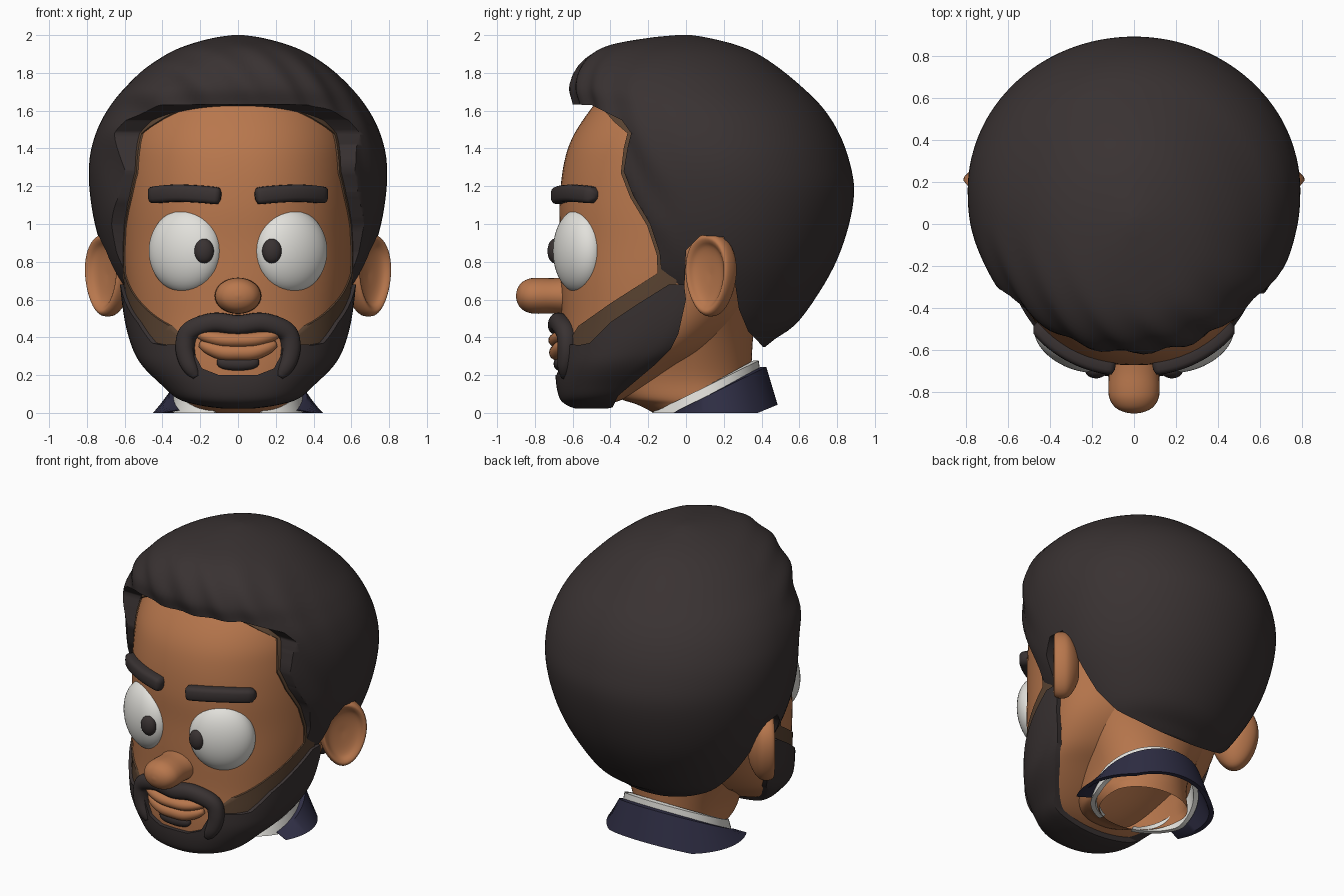
import bpy, bmesh, math
from mathutils import Vector, Matrix

if "Cube" in bpy.data.objects:
    bpy.data.objects.remove(bpy.data.objects["Cube"])


def material(name, rgb):
    m = bpy.data.materials.new(name)
    m.diffuse_color = (*rgb, 1)
    m.use_nodes = True
    m.node_tree.nodes["Principled BSDF"].inputs["Base Color"].default_value = m.diffuse_color
    return m


SKIN = material("skin", (0.48, 0.185, 0.074))
HAIR = material("dark_hair", (0.041, 0.032, 0.032))
STUBBLE = material("brown_stubble", (0.105, 0.058, 0.032))
WHITE = material("off_white", (0.76, 0.75, 0.71))
NAVY = material("navy_cloth", (0.028, 0.027, 0.058))


def make(name, verts, faces, mat, angle=50):
    bm = bmesh.new()
    vs = [bm.verts.new(v) for v in verts]
    for f in faces:
        bm.faces.new([vs[i] for i in f])
    bmesh.ops.recalc_face_normals(bm, faces=bm.faces)
    me = bpy.data.meshes.new(name)
    bm.to_mesh(me)
    bm.free()
    ob = bpy.data.objects.new(name, me)
    bpy.context.collection.objects.link(ob)
    finish(ob, mat, angle)
    return ob


def finish(ob, mat, angle=50):
    me = ob.data
    me.materials.clear()
    if mat:
        me.materials.append(mat)
    for p in me.polygons:
        p.use_smooth = True
        p.material_index = 0
    me.set_sharp_from_angle(angle=math.radians(angle))


def skin_rings(name, rings, mat, closed=True, angle=50):
    """Join equal rings of points into a capped surface."""
    n = len(rings[0])
    faces = []
    for i in range(len(rings) - 1):
        for j in range(n):
            k = (j + 1) % n
            faces.append((i * n + j, i * n + k, (i + 1) * n + k, (i + 1) * n + j))
    if closed:
        faces += [tuple(range(n)), tuple(range((len(rings) - 1) * n, len(rings) * n))]
    return make(name, [p for r in rings for p in r], faces, mat, angle)


def spline(pts, sub):
    """Catmull-Rom through tuples of any length."""
    out = []
    for i in range(len(pts) - 1):
        a, b, c, d = (Vector(pts[max(0, min(len(pts) - 1, i + k))]) for k in (-1, 0, 1, 2))
        for s in range(sub):
            t = s / sub
            out.append(b + 0.5 * t * (c - a + t * (2 * a - 5 * b + 4 * c - d + t * (3 * (b - c) + d - a))))
    return out + [Vector(pts[-1])]


def spow(v, e):
    return math.copysign(abs(v) ** e, v)


E, MID = 2.25, 0.6   # section squareness, widest point from front to back


def loft(name, secs, mat, n=80, sub=5, groove=0, back=E, mid=MID, closed=True):
    """Stack sections (z, front y, back y, half width)."""
    rings = []
    for z, yf, yb, w in spline(secs, sub):
        cy = yf + mid * (yb - yf)
        ring = []
        for j in range(n):
            a = math.tau * j / n
            e = back if a < math.pi else E
            s, c = spow(math.sin(a), 2 / e), spow(math.cos(a), 2 / e)
            x, y = w * c, cy + s * (yb - cy if s > 0 else cy - yf)
            if groove:
                k = 1 + groove * max(0, min(1, -y * 2)) * math.sin(28 * x + 14 * y + 16 * z)
                x, y = x * k, cy + (y - cy) * k
            ring.append((x, y, z))
        rings.append(ring)
    return skin_rings(name, rings, mat, closed)


def prism(poly, axis, lo, hi):
    at = (lambda a, z, d: (d, a, z)) if axis == "x" else (lambda a, z, d: (a, d, z))
    return skin_rings("cutter", [[at(a, z, d) for a, z in poly] for d in (lo, hi)], None)


def cut(ob, cutter, op, mat):
    cutter.hide_render = True
    m = ob.modifiers.new("cut", "BOOLEAN")
    m.operation, m.object, m.solver = op, cutter, "EXACT"
    me = bpy.data.meshes.new_from_object(ob.evaluated_get(bpy.context.evaluated_depsgraph_get()))
    ob.modifiers.clear()
    ob.data = me
    bpy.data.objects.remove(cutter)
    finish(ob, mat)


# Head and neck
head = [(.04, -.56, -.44, .06), (.055, -.60, -.38, .17), (.09, -.64, -.29, .29), (.15, -.66, -.18, .38),
        (.25, -.665, -.02, .48), (.35, -.665, .15, .535), (.5, -.66, .3, .575), (.7, -.665, .4, .60),
        (.9, -.665, .5, .615), (1.1, -.67, .55, .62), (1.3, -.65, .6, .62), (1.45, -.605, .6, .605),
        (1.6, -.51, .58, .55), (1.75, -.38, .48, .42), (1.85, -.2, .3, .2)]
loft("head", head, SKIN)
loft("neck", [(0, -.17, .33, .27), (.045, -.26, .335, .28), (.085, -.36, .34, .285), (.2, -.42, .345, .30),
              (.4, -.4, .355, .38), (.6, -.35, .38, .48)], SKIN, back=2, closed=False)


def grow(d):
    return [(z - d * .6 if z < .1 else z, yf - d, yb + d, w + d) for z, yf, yb, w in head]


def face_y(x, z):
    """Depth of the face surface at x, z."""
    for a, b in zip(head, head[1:]):
        if a[0] <= z <= b[0]:
            _, yf, yb, w = Vector(a).lerp(Vector(b), (z - a[0]) / (b[0] - a[0]))
            cy = yf + MID * (yb - yf)
            return cy - (cy - yf) * max(0, 1 - (abs(x) / w) ** E) ** (1 / E)


# Hair, trimmed by a side-view outline
hair = loft("hair", [(.35, .1, .42, .28), (.39, 0, .47, .38), (.49, -.2, .6, .50), (.73, -.4, .76, .66),
                     (.95, -.48, .85, .745), (1.17, -.52, .89, .785), (1.35, -.55, .86, .785),
                     (1.5, -.58, .80, .745), (1.62, -.59, .72, .68), (1.72, -.61, .62, .60),
                     (1.82, -.575, .50, .495), (1.9, -.50, .38, .375), (1.95, -.39, .26, .26),
                     (1.985, -.2, .12, .13), (2.0, -.05, .03, .03)], HAIR, n=120, groove=.017, back=2, mid=.49)
cut(hair, prism([(-.9, 1.64), (-.5, 1.63), (-.42, 1.59), (-.34, 1.55), (-.29, 1.48), (-.31, 1.4), (-.33, 1.28),
                 (-.28, 1.15), (-.19, 1.0), (-.14, .85), (-.12, .64), (-.01, .62), (0, .86), (.08, .94),
                 (.2, .93), (.25, .75), (.28, .55), (.33, .43), (.38, .38), (.45, .3), (1, .3), (1, 2.1), (-.9, 2.1)],
                "x", -1, 1), "INTERSECT", HAIR)

# Stubble band along hairline and cheeks
stubble = loft("stubble", grow(.008), STUBBLE)
cut(stubble, prism([(-.45, 1.62), (-.38, 1.54), (-.31, 1.48), (-.33, 1.4), (-.345, 1.27), (-.295, 1.14),
                    (-.205, .99), (-.155, .84), (-.15, .74), (-.4, .58), (-.57, .46), (-.62, .38), (-.58, .3),
                    (-.3, .5), (-.05, .6), (-.05, .8), (-.1, 1.0), (-.2, 1.2), (-.2, 1.5), (-.3, 1.62)],
                   "x", -1, 1), "INTERSECT", STUBBLE)

# Beard: grown jaw, trimmed from the side, opened around the mouth
beard = loft("beard", grow(.027), HAIR)
cut(beard, prism([(-.09, .68), (-.25, .58), (-.4, .48), (-.51, .37), (-.56, .36), (-.9, .37), (-.9, -.1),
                  (-.45, -.1), (-.36, .09), (-.17, .25), (-.08, .34), (-.04, .42), (0, .6), (-.01, .68)],
                 "x", -1, 1), "INTERSECT", HAIR)
cut(beard, prism([(-.25, .5), (-.235, .32), (-.19, .235), (-.1, .2), (.1, .2), (.19, .235), (.235, .32), (.25, .5)],
                 "y", -1, -.4), "DIFFERENCE", HAIR)


def strip(name, pts, height, depth, out, mat, square=2, blunt=.5):
    """Rounded bar laid on the face along (x, z) points."""
    path = [Vector((x, face_y(x, z) - out, z)) for x, z in spline(pts, 6)]
    rings, last = [], len(path) - 1
    for i, p in enumerate(path):
        t = (path[min(last, i + 1)] - path[max(0, i - 1)]).normalized()
        nrm = Vector((p.x, p.y - .05, 0)).normalized()
        side = t.cross(nrm).normalized()
        k = max(.15, 1 - abs(2 * i / last - 1) ** (2 / (1 - blunt))) ** .5
        rings.append([p + nrm * depth * k * spow(math.cos(a), 2 / square) + side * height * k * spow(math.sin(a), 2 / square)
                      for a in (math.tau * j / 20 for j in range(20))])
    return skin_rings(name, rings, mat, angle=70)


# Moustache, lips and chin tuft
strip("moustache", [(-.22, .19), (-.265, .27), (-.28, .36), (-.25, .435), (-.13, .478), (0, .465), (.13, .478),
                    (.25, .435), (.28, .36), (.265, .27), (.22, .19)], .052, .05, .02, HAIR, 2.2, .7)
strip("upper_lip", [(-.22, .42), (-.1, .39), (0, .385), (.1, .39), (.22, .42)], .04, .05, .015, SKIN)
strip("lower_lip", [(-.2, .365), (-.09, .325), (0, .32), (.09, .325), (.2, .365)], .045, .05, .01, SKIN)
strip("chin_tuft", [(-.11, .27), (0, .26), (.11, .27)], .036, .03, .006, HAIR)


def ball(name, loc, radii, mat, turn=0):
    bm = bmesh.new()
    bmesh.ops.create_uvsphere(bm, u_segments=40, v_segments=24, radius=1,
                              matrix=Matrix.Translation(loc) @ Matrix.Rotation(turn, 4, "Z") @ Matrix.Diagonal((*radii, 1)))
    me = bpy.data.meshes.new(name)
    bm.to_mesh(me)
    bm.free()
    ob = bpy.data.objects.new(name, me)
    bpy.context.collection.objects.link(ob)
    finish(ob, mat)


# Nose: rounded stub pointing forward
nose = [(-.6, .13), (-.7, .12), (-.78, .122), (-.83, .116), (-.87, .09), (-.892, .05), (-.9, .008)]
skin_rings("nose", [[(r * math.cos(a), y, .62 + .78 * r * math.sin(a)) for a in (math.tau * j / 32 for j in range(32))]
                    for y, r in spline(nose, 4)], SKIN)

# Eyes, pupils, brows and ears on both sides
ear_profile = [(.02, .005), (.45, .012), (.68, .025), (.8, .045), (.9, .052), (.98, .035), (1, 0), (.95, -.035),
               (.75, -.07), (.4, -.1), (.02, -.1)]
for s, side in ((1, "right"), (-1, "left")):
    ball(side + "_eye", (.28 * s, -.566, .857), (.205, .12, .222), WHITE, math.radians(25 * s))
    ball(side + "_pupil", (.18 * s, -.695, .857), (.052, .038, .065), HAIR)
    strip(side + "_brow", [(.09 * s, 1.147), (.2 * s, 1.158), (.33 * s, 1.163), (.465 * s, 1.152)],
          .046, .045, .014, HAIR, 3.2, .88)
    rings = []
    for r, h in spline(ear_profile, 3):
        ring = []
        for j in range(40):
            a = math.tau * j / 40
            u, v = .15 * r * math.cos(a) * (1 + .15 * math.sin(a)), .22 * r * math.sin(a)
            ring.append((s * (.685 + .62 * u + .78 * h), .135 + .76 * u - .62 * h, .73 + v))
        rings.append(ring)
    skin_rings(side + "_ear", rings, SKIN)


def collar(name, top, bottom, level, drop, reach, mat):
    """Tilted open band round the neck; top and bottom are (x, y) radii."""
    rings = []
    for i in range(49):
        a = -reach + (math.pi + 2 * reach) * i / 48
        c, s = math.cos(a), math.sin(a)
        zt = max(.012, level + .49 * (.1 + top[1] * s))
        zb = max(0, zt - drop)
        rings.append([((r[0] - d) * c, .1 + (r[1] - d) * s, z)
                      for r, d, z in ((top, .03, zt), (top, 0, zt), (bottom, 0, zb), (bottom, .03, zb))])
    skin_rings(name, rings, mat, angle=40)


# Shirt and jacket collars
collar("shirt_collar", (.335, .285), (.35, .30), .088, .11, 1.2, WHITE)
collar("jacket_collar", (.365, .325), (.45, .385), .035, .2, .45, NAVY)
